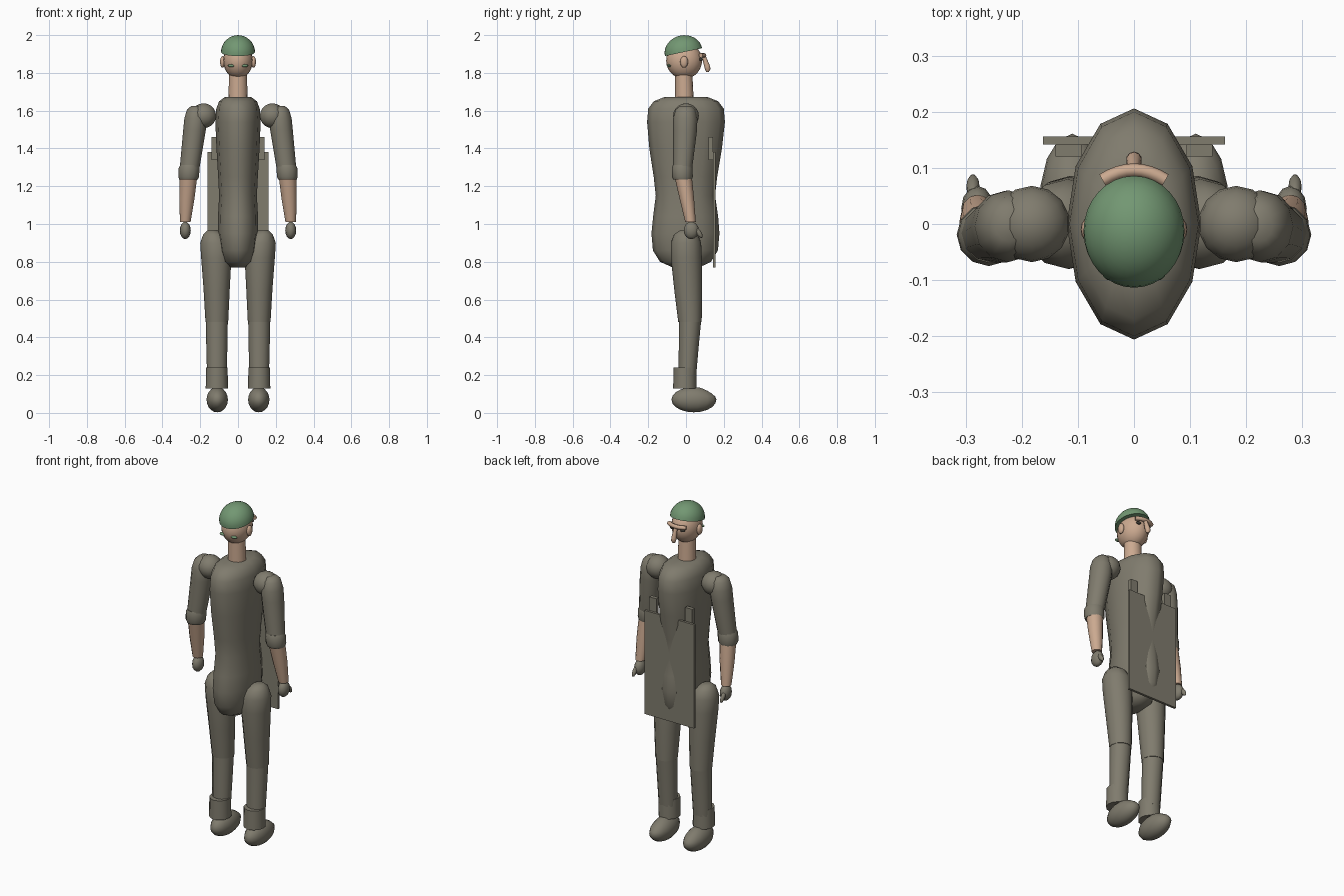
import bpy, bmesh, math
from mathutils import Vector

if "Cube" in bpy.data.objects:
    bpy.data.objects.remove(bpy.data.objects["Cube"])


def material(name, rgb):
    m = bpy.data.materials.new(name)
    m.use_nodes = True
    m.diffuse_color = (*rgb, 1)
    m.node_tree.nodes["Principled BSDF"].inputs["Base Color"].default_value = (*rgb, 1)
    return m


CLOTH = material("grey brown cloth", (0.215, 0.2, 0.155))
SKIN = material("skin", (0.6, 0.4, 0.28))
GREEN = material("cap green", (0.17, 0.31, 0.17))
DARK = material("dark eyes", (0.06, 0.055, 0.045))


def finish(bm, name, mat, angle=50):
    bmesh.ops.recalc_face_normals(bm, faces=bm.faces)
    me = bpy.data.meshes.new(name)
    bm.to_mesh(me)
    bm.free()
    me.materials.append(mat)
    ob = bpy.data.objects.new(name, me)
    bpy.context.collection.objects.link(ob)
    bpy.context.view_layer.objects.active = ob
    ob.select_set(True)
    bpy.ops.object.shade_smooth_by_angle(angle=math.radians(angle))
    ob.select_set(False)
    return ob


def loft(name, rings, mat, sides=12):
    """Stack of level ellipses, each (x, y, z, rx, ry)."""
    bm = bmesh.new()
    loops = []
    for x, y, z, rx, ry in rings:
        loops.append([bm.verts.new((x + rx * math.sin(2 * math.pi * i / sides),
                                    y + ry * math.cos(2 * math.pi * i / sides), z))
                      for i in range(sides)])
    for a, b in zip(loops, loops[1:]):
        for i in range(sides):
            j = (i + 1) % sides
            bm.faces.new((a[i], a[j], b[j], b[i]))
    bm.faces.new(loops[0])
    bm.faces.new(loops[-1])
    return finish(bm, name, mat)


def ball(name, centre, radii, mat, tilt=0, u=16, v=10, half=False):
    bm = bmesh.new()
    bmesh.ops.create_uvsphere(bm, u_segments=u, v_segments=v, radius=1)
    if half:
        cut = bmesh.ops.bisect_plane(bm, geom=bm.verts[:] + bm.edges[:] + bm.faces[:],
                                     plane_co=(0, 0, 0), plane_no=(0, 0, -1), clear_outer=True)
        rim = [e for e in cut["geom_cut"] if isinstance(e, bmesh.types.BMEdge)]
        bmesh.ops.contextual_create(bm, geom=rim)
    for p in bm.verts:
        p.co = Vector([a * b for a, b in zip(p.co, radii)])
    ob = finish(bm, name, mat)
    ob.location = centre
    ob.rotation_euler.x = math.radians(tilt)
    return ob


def box(name, centre, size, mat):
    bm = bmesh.new()
    bmesh.ops.create_cube(bm, size=1)
    for p in bm.verts:
        p.co = Vector([a * b for a, b in zip(p.co, size)]) + Vector(centre)
    return finish(bm, name, mat, 30)


# Torso and neck
loft("torso", [(0, 0, 0.77, 0.04, 0.07), (0, -0.003, 0.8, 0.075, 0.135),
               (0, -0.003, 0.86, 0.095, 0.172), (0, -0.003, 0.95, 0.107, 0.18),
               (0, -0.002, 1.04, 0.106, 0.172), (0, -0.003, 1.15, 0.1, 0.157),
               (0, -0.003, 1.25, 0.105, 0.168), (0, -0.002, 1.4, 0.114, 0.192),
               (0, 0, 1.54, 0.12, 0.206), (0, 0, 1.61, 0.115, 0.2),
               (0, 0, 1.65, 0.1, 0.17), (0, 0, 1.672, 0.07, 0.115)], CLOTH)
loft("neck", [(0, -0.008, 1.65, 0.051, 0.049), (0, -0.012, 1.81, 0.047, 0.045)], SKIN, 16)

# Head and cap
ball("head", (0, -0.01, 1.865), (0.078, 0.095, 0.096), SKIN, u=20, v=14)
ball("cap", (0, -0.013, 1.91), (0.09, 0.101, 0.089), GREEN, tilt=12, u=32, v=16, half=True)
loft("nose", [(0, 0.114, 1.806, 0.007, 0.007), (0, 0.115, 1.818, 0.014, 0.014),
              (0, 0.112, 1.835, 0.014, 0.016), (0, 0.092, 1.895, 0.009, 0.01)], SKIN, 10)

# Brow ridge swept along an arc
curve = bpy.data.curves.new("brow", "CURVE")
curve.dimensions = "3D"
curve.bevel_depth = 0.012
curve.bevel_resolution = 2
curve.use_fill_caps = True
line = curve.splines.new("POLY")
line.points.add(8)
for i, p in enumerate(line.points):
    t = (i - 4) / 4
    p.co = (0.056 * t, 0.096 - 0.018 * t * t, 1.893, 1)
curve.materials.append(SKIN)
bpy.context.collection.objects.link(bpy.data.objects.new("brow", curve))

# Flat carried board
box("board", (0, 0.149, 1.075), (0.325, 0.014, 0.61), CLOTH)

for side, s in (("left", 1), ("right", -1)):
    # Face details
    ball(side + "_ear", (s * 0.082, -0.01, 1.858), (0.013, 0.021, 0.031), SKIN, u=12, v=8)
    ball(side + "_eye", (s * 0.034, 0.079, 1.872), (0.015, 0.01, 0.008), DARK, u=10, v=6)
    ball(side + "_nape_patch", (s * 0.036, -0.09, 1.838), (0.02, 0.012, 0.008), GREEN, u=10, v=6)

    # Arm
    ball(side + "_shoulder", (s * 0.182, 0, 1.573), (0.068, 0.068, 0.066), CLOTH, u=14, v=10)
    loft(side + "_sleeve", [(s * 0.222, -0.002, 1.626, 0.025, 0.03), (s * 0.224, -0.003, 1.605, 0.046, 0.052),
                            (s * 0.224, -0.004, 1.56, 0.06, 0.064), (s * 0.23, -0.005, 1.5, 0.06, 0.064),
                            (s * 0.257, -0.018, 1.29, 0.052, 0.05)], CLOTH)
    loft(side + "_sleeve_cuff", [(s * 0.257, -0.02, 1.312, 0.049, 0.049), (s * 0.259, -0.02, 1.295, 0.055, 0.055),
                                 (s * 0.261, -0.019, 1.25, 0.055, 0.055), (s * 0.262, -0.018, 1.235, 0.049, 0.049)], CLOTH)
    loft(side + "_forearm", [(s * 0.262, -0.015, 1.25, 0.046, 0.046), (s * 0.271, 0.005, 1.13, 0.04, 0.038),
                             (s * 0.279, 0.024, 1.01, 0.028, 0.028)], SKIN)
    ball(side + "_hand", (s * 0.279, 0.028, 0.966), (0.029, 0.04, 0.046), CLOTH, u=12, v=8)
    ball(side + "_thumb", (s * 0.287, 0.066, 0.955), (0.012, 0.014, 0.034), CLOTH, tilt=35, u=10, v=6)

    # Leg
    loft(side + "_thigh", [(s * 0.135, 0, 0.968, 0.025, 0.03), (s * 0.128, 0, 0.945, 0.056, 0.062),
                           (s * 0.118, 0, 0.9, 0.082, 0.08), (s * 0.115, 0.002, 0.82, 0.08, 0.082),
                           (s * 0.113, 0.012, 0.65, 0.069, 0.074), (s * 0.112, 0.021, 0.48, 0.06, 0.062)], CLOTH)
    loft(side + "_shin", [(s * 0.112, 0.021, 0.485, 0.058, 0.059), (s * 0.112, 0.015, 0.36, 0.056, 0.053),
                          (s * 0.112, 0.007, 0.2, 0.052, 0.047)], CLOTH)
    loft(side + "_gaiter", [(s * 0.112, -0.006, 0.128, 0.059, 0.062),
                            (s * 0.112, -0.006, 0.24, 0.057, 0.06)], CLOTH)
    shoe = ball(side + "_shoe", (s * 0.11, 0.042, 0.07), (0.058, 0.119, 0.067), CLOTH, u=14, v=10)
    for p in shoe.data.vertices:  # flatten the upper toe
        if p.co.z > 0 and p.co.y > 0.03:
            p.co.z *= 1 - 3 * (p.co.y - 0.03)

    # Board strap tab
    box(side + "_strap_tab", (s * 0.117, 0.131, 1.4), (0.046, 0.022, 0.12), CLOTH)
